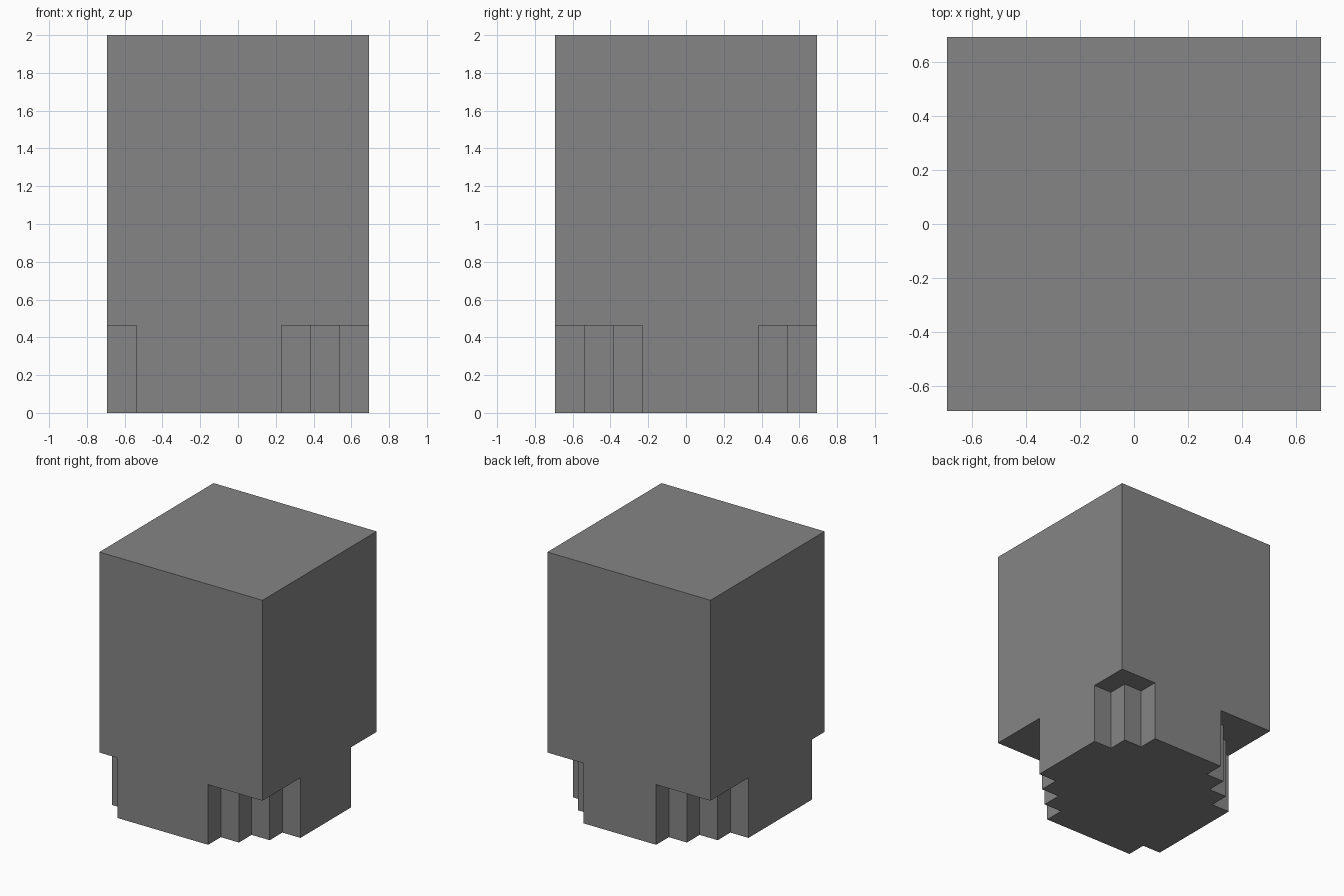
import bpy
import bmesh
from mathutils import Vector

# Remove the default cube
cube = bpy.data.objects.get("Cube")
if cube:
    bpy.data.objects.remove(cube, do_unlink=True)

HEIGHT = 2.0
CELL = HEIGHT / 13         # size of one step
HALF = CELL * 4.5          # the block is nine steps wide
LEDGE = CELL * 3           # height of the stepped corner cut-outs

# Single grey material
grey = bpy.data.materials.new("mid grey")
grey.use_nodes = True
colour = (0.235, 0.235, 0.235, 1)
grey.diffuse_color = colour
grey.node_tree.nodes["Principled BSDF"].inputs["Base Color"].default_value = colour

# Counter-clockwise corners: x sign, y sign, number of steps cut away
CORNERS = [(-1, -1, 1), (1, -1, 3), (1, 1, 2), (-1, 1, 3)]


def staircase(corner, steps, along, onward):
    """Zigzag from the side arriving at a corner to the side leaving it."""
    point = corner - along * CELL * steps
    path = [point]
    for _ in range(steps):
        for direction in (onward, along):
            point = point + direction * CELL
            path.append(point)
    return path


bm = bmesh.new()


def ring(points, z):
    return [bm.verts.new((p.x, p.y, z)) for p in points]


# Corner points and their stepped cut-outs
points = [Vector((x, y)) * HALF for x, y, _ in CORNERS]
top = ring(points, HEIGHT)
overhang = ring(points, LEDGE)
lower, upper = [], []
for i, (_, _, steps) in enumerate(CORNERS):
    along = (points[i] - points[i - 1]).normalized()
    onward = (points[(i + 1) % 4] - points[i]).normalized()
    path = staircase(points[i], steps, along, onward)
    lower.append(ring(path, 0))
    upper.append(ring(path, LEDGE))

# Top and bottom caps
bm.faces.new(top)
bm.faces.new([v for path in reversed(lower) for v in reversed(path)])

for i in range(4):
    # Vertical faces of the steps
    low, up = lower[i], upper[i]
    for a in range(len(low) - 1):
        bm.faces.new((low[a], low[a + 1], up[a + 1], up[a]))
    # Underside of the overhanging corner
    bm.faces.new(up + [overhang[i]])
    # Wall running on to the next corner
    j = (i + 1) % 4
    bm.faces.new((top[i], overhang[i], up[-1], low[-1],
                  lower[j][0], upper[j][0], overhang[j], top[j]))

bmesh.ops.recalc_face_normals(bm, faces=bm.faces[:])
mesh = bpy.data.meshes.new("stepped_block")
bm.to_mesh(mesh)
bm.free()
mesh.materials.append(grey)
block = bpy.data.objects.new("stepped_block", mesh)
bpy.context.collection.objects.link(block)
